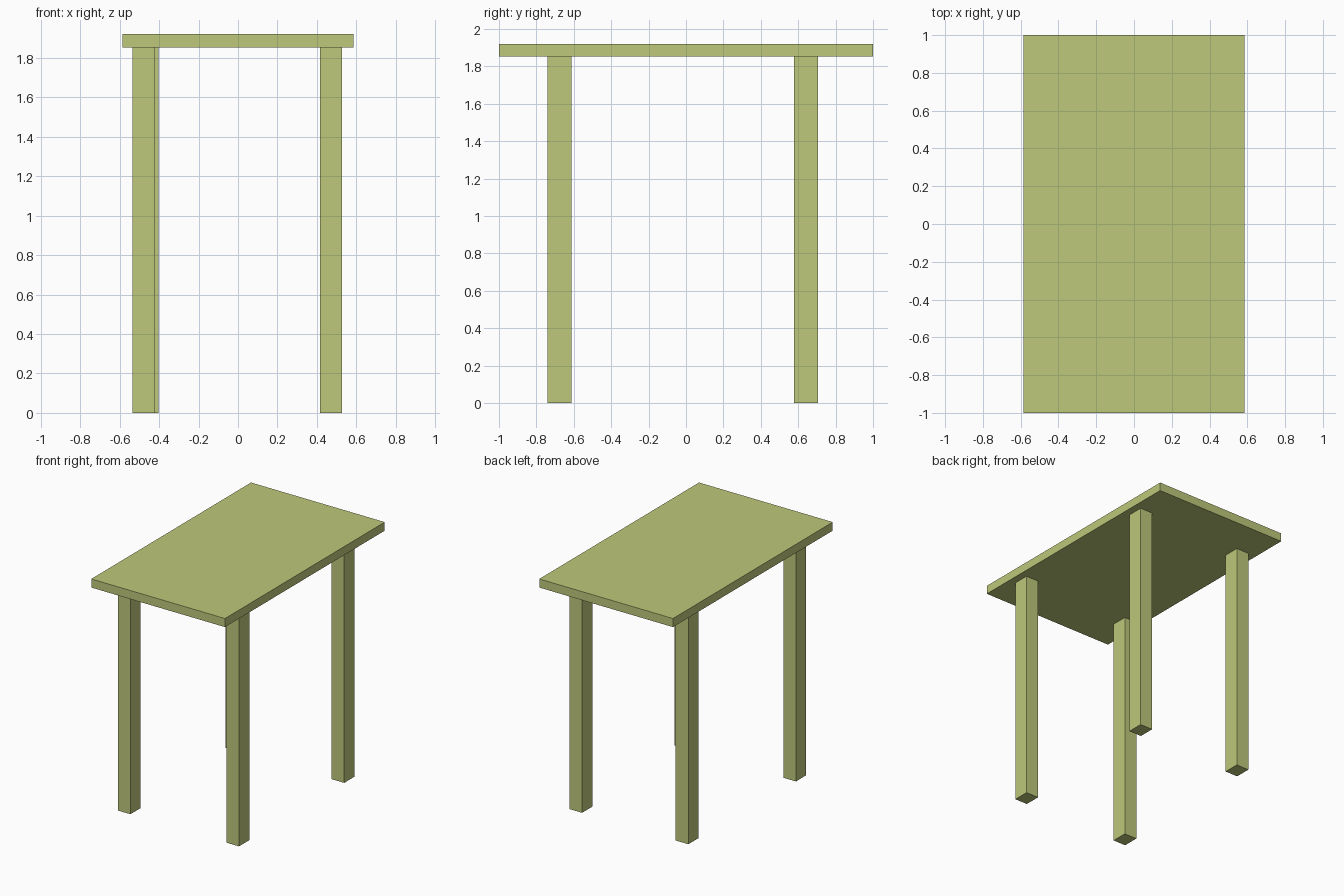
import bpy

if "Cube" in bpy.data.objects:
    bpy.data.objects.remove(bpy.data.objects["Cube"])

wood = bpy.data.materials.new("olive_paint")
wood.diffuse_color = (0.515, 0.578, 0.195, 1.0)
wood.use_nodes = True
wood.node_tree.nodes["Principled BSDF"].inputs["Base Color"].default_value = wood.diffuse_color

TOP_Z, UNDER_Z = 1.92, 1.852
LEG_X, LEG_Y = 0.111, 0.129


def box(name, size, centre):
    """Axis-aligned box with its scale applied."""
    bpy.ops.mesh.primitive_cube_add(size=1, location=centre)
    obj = bpy.context.object
    obj.name = name
    obj.scale = size
    bpy.ops.object.transform_apply(location=False, rotation=False, scale=True)
    obj.data.materials.append(wood)
    return obj


# Table top
box("table_top", (1.172, 2.0, TOP_Z - UNDER_Z), (0, 0, (TOP_Z + UNDER_Z) / 2))

# Four straight legs, the back left one set slightly inwards
legs = {
    "front_left_leg": (-0.480, -0.676),
    "front_right_leg": (0.472, -0.676),
    "back_left_leg": (-0.459, 0.641),
    "back_right_leg": (0.472, 0.641),
}
for name, (x, y) in legs.items():
    box(name, (LEG_X, LEG_Y, UNDER_Z), (x, y, UNDER_Z / 2))
